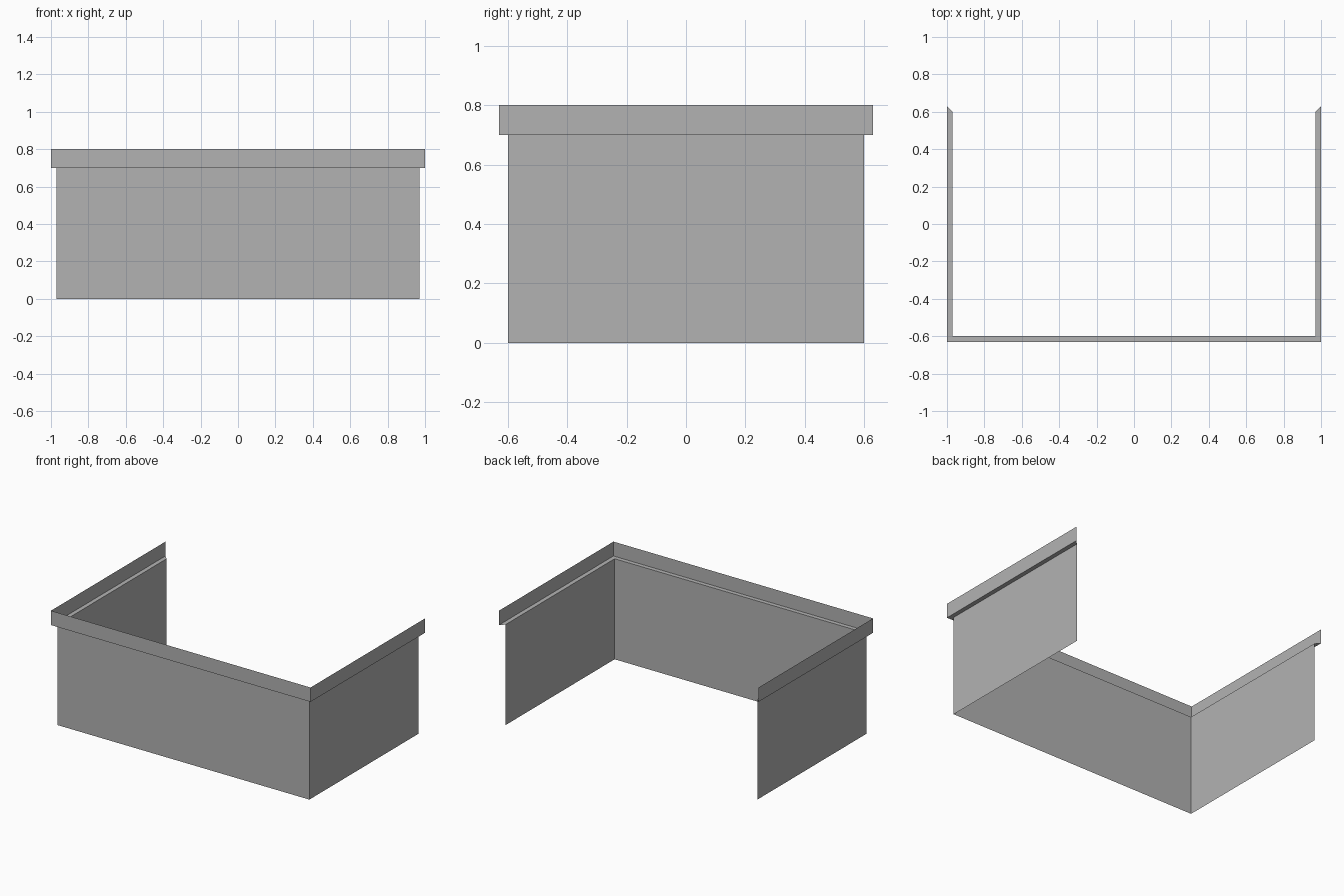
import bpy

cube = bpy.data.objects.get("Cube")
if cube:
    bpy.data.objects.remove(cube, do_unlink=True)

# Plain grey for every surface
grey = bpy.data.materials.new("plain_grey")
grey.use_nodes = True
colour = (0.448, 0.448, 0.448, 1.0)
grey.diffuse_color = colour
grey.node_tree.nodes["Principled BSDF"].inputs["Base Color"].default_value = colour

HALF_X, HALF_Y = 0.97, 0.60
WALL_TOP, RIM_TOP, LIP = 0.70, 0.80, 0.03


def outline(offset, z):
    """U-shaped path, open at the back, pushed outward with mitred corners."""
    x, y = HALF_X + offset, HALF_Y + offset
    return [(-x, y, z), (-x, -y, z), (x, -y, z), (x, y, z)]


def sheet(name, lower, upper):
    """Thin open strip joining two U-shaped outlines."""
    n = len(lower)
    faces = [(i, i + 1, n + i + 1, n + i) for i in range(n - 1)]
    mesh = bpy.data.meshes.new(name)
    mesh.from_pydata(lower + upper, [], faces)
    mesh.materials.append(grey)
    obj = bpy.data.objects.new(name, mesh)
    bpy.context.collection.objects.link(obj)
    return obj


# Three walls, the outward ledge on top of them, and the upright rim
sheet("walls", outline(0, 0), outline(0, WALL_TOP))
sheet("ledge", outline(0, WALL_TOP), outline(LIP, WALL_TOP))
sheet("rim", outline(LIP, WALL_TOP), outline(LIP, RIM_TOP))
